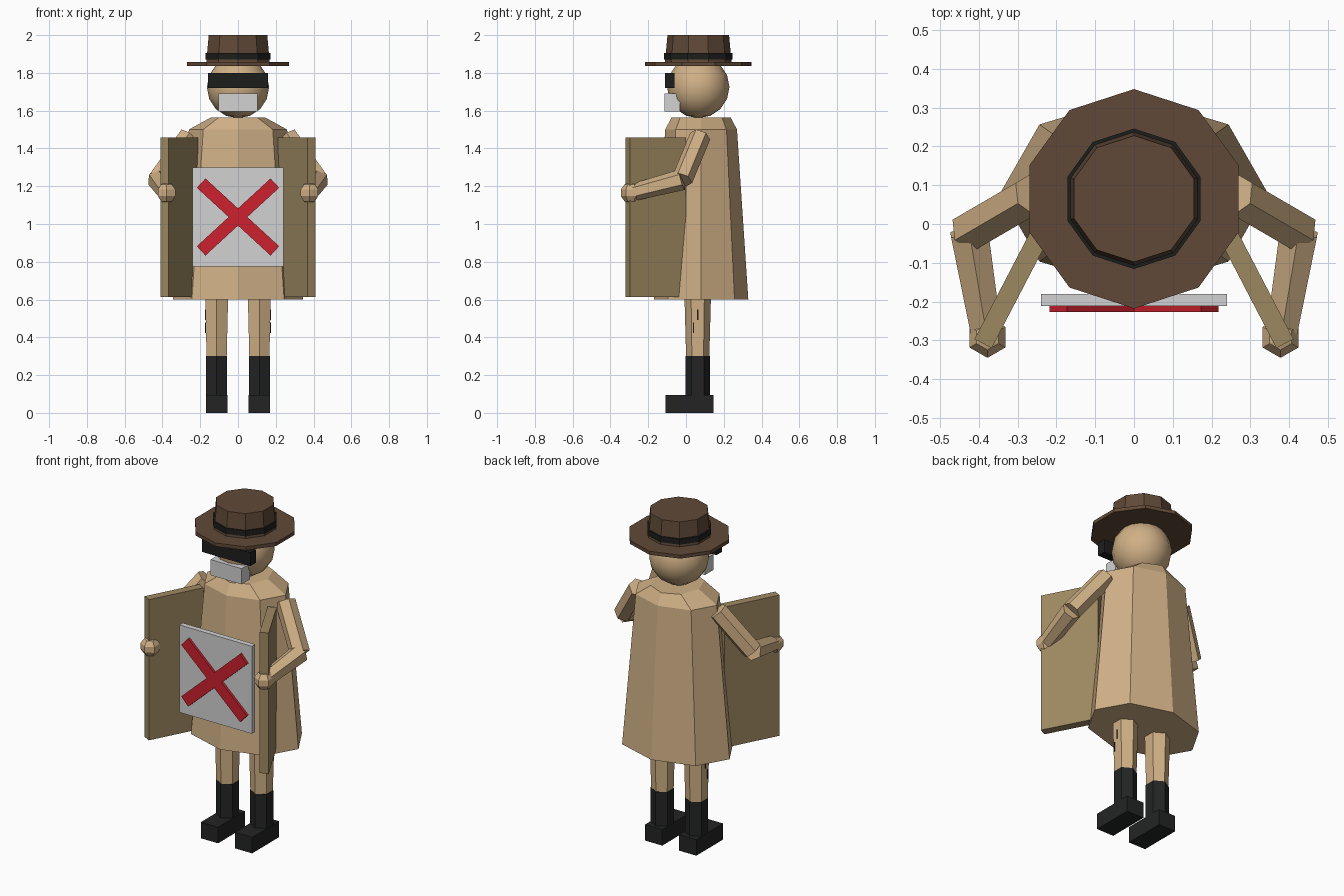
import bpy
import bmesh
import math
from mathutils import Matrix, Vector

cube = bpy.data.objects.get("Cube")
if cube:
    bpy.data.objects.remove(cube, do_unlink=True)


def material(name, code):
    """Flat material from an sRGB hex code, stored as linear values."""
    srgb = [int(code[i:i + 2], 16) / 255 for i in (0, 2, 4)]
    color = [((c + 0.055) / 1.055) ** 2.4 if c > 0.04 else c / 12.92 for c in srgb] + [1]
    mat = bpy.data.materials.new(name)
    mat.use_nodes = True
    mat.diffuse_color = color
    mat.node_tree.nodes["Principled BSDF"].inputs["Base Color"].default_value = color
    return mat


tan = material("tan", "d0b086")
khaki = material("dark khaki", "9e8961")
brown = material("hat brown", "604937")
black = material("boot black", "232424")
band_black = material("band black", "1c1e1c")
white = material("pale grey", "d2d2d2")
red = material("sign red", "cc212e")


def finish(name, bm, mat, matrix=Matrix()):
    bmesh.ops.recalc_face_normals(bm, faces=bm.faces)
    mesh = bpy.data.meshes.new(name)
    bm.to_mesh(mesh)
    bm.free()
    mesh.materials.append(mat)
    obj = bpy.data.objects.new(name, mesh)
    obj.matrix_world = matrix
    bpy.context.collection.objects.link(obj)
    return obj


def loft(name, mat, sides, rings, matrix):
    """Closed faceted solid from (height, x radius, y radius) rings."""
    bm = bmesh.new()
    loops = []
    for z, rx, ry in rings:
        angles = [math.tau * i / sides for i in range(sides)]
        loops.append([bm.verts.new((rx * math.sin(a), ry * math.cos(a), z)) for a in angles])
    for low, high in zip(loops, loops[1:]):
        for i in range(sides):
            j = (i + 1) % sides
            bm.faces.new((low[i], low[j], high[j], high[i]))
    bm.faces.new(loops[0])
    bm.faces.new(loops[-1])
    return finish(name, bm, mat, matrix)


def at(x, y, z=0):
    return Matrix.Translation((x, y, z))


def box(name, mat, center, size, turn=Matrix()):
    bm = bmesh.new()
    bmesh.ops.create_cube(bm, size=1, matrix=Matrix.Diagonal((*size, 1)))
    return finish(name, bm, mat, at(*center) @ turn)


def sphere(name, mat, center, radius, segments, rings):
    bm = bmesh.new()
    bmesh.ops.create_uvsphere(bm, u_segments=segments, v_segments=rings, radius=radius)
    return finish(name, bm, mat, at(*center))


def limb(name, mat, start, end, r1, r2):
    """Six-sided tapered limb between two points."""
    a, b = Vector(start), Vector(end)
    turn = (b - a).to_track_quat('Z', 'Y').to_matrix().to_4x4()
    return loft(name, mat, 6, [(0, r1, r1), ((b - a).length, r2, r2)], at(*a) @ turn)


# Coat body with sloped shoulders
loft("coat", tan, 8, [(0.6, 0.345, 0.25), (1.5, 0.26, 0.19), (1.565, 0.142, 0.156)], at(0, 0.08))

# Head, eye band and mouth cover
head = sphere("head", tan, (0, 0.065, 1.725), 0.165, 16, 8)
head.data.polygons.foreach_set("use_smooth", [True] * len(head.data.polygons))
box("eye_band", band_black, (0, -0.086, 1.76), (0.32, 0.052, 0.08))
box("mouth_cover", white, (0, -0.073, 1.643), (0.205, 0.08, 0.094))

# Hat
for name, mat, rings in (
    ("hat_brim", brown, [(1.836, 0.283, 0.283), (1.857, 0.283, 0.283)]),
    ("hat_crown", brown, [(1.85, 0.177, 0.177), (2.0, 0.163, 0.163)]),
    ("hat_band", band_black, [(1.872, 0.181, 0.181), (1.905, 0.181, 0.181)]),
):
    loft(name, mat, 10, rings, at(0, 0.065))

# Sign board with a cross
box("sign_board", white, (0, -0.196, 1.037), (0.48, 0.032, 0.524))
for name, tilt in (("cross_bar_falling", 42.6), ("cross_bar_rising", -42.6)):
    turn = Matrix.Rotation(math.radians(tilt), 4, 'Y')
    box(name, red, (0, -0.219, 1.037), (0.53, 0.016, 0.067), turn)

# Paired parts: opened coat flaps, arms, legs and boots
for side, s in (("left", 1), ("right", -1)):
    swing = Matrix.Rotation(math.radians(27.5 * s), 4, 'Z')
    box(side + "_coat_flap", khaki, (0.312 * s, -0.16, 1.036), (0.05, 0.335, 0.843), swing)

    shoulder = (0.262 * s, 0.075, 1.465)
    elbow = (0.425 * s, -0.02, 1.235)
    wrist = (0.383 * s, -0.27, 1.17)
    limb(side + "_upper_arm", tan, shoulder, elbow, 0.056, 0.056)
    limb(side + "_forearm", tan, elbow, wrist, 0.056, 0.046)
    sphere(side + "_hand", tan, (0.378 * s, -0.292, 1.165), 0.056, 6, 5)

    spot = at(0.113 * s, 0.062)
    loft(side + "_leg", tan, 6, [(0.28, 0.061, 0.061), (0.65, 0.071, 0.071)], spot)
    loft(side + "_boot_shaft", black, 6, [(0.05, 0.064, 0.064), (0.3, 0.064, 0.064)], spot)
    box(side + "_boot_foot", black, (0.113 * s, 0.018, 0.048), (0.114, 0.254, 0.096))

    # Thin dark slits on the outer leg
    for y, z in ((0.062, 0.52), (0.04, 0.45)):
        box(side + "_leg_slit", band_black, (0.17 * s, y, z), (0.009, 0.006, 0.055))
